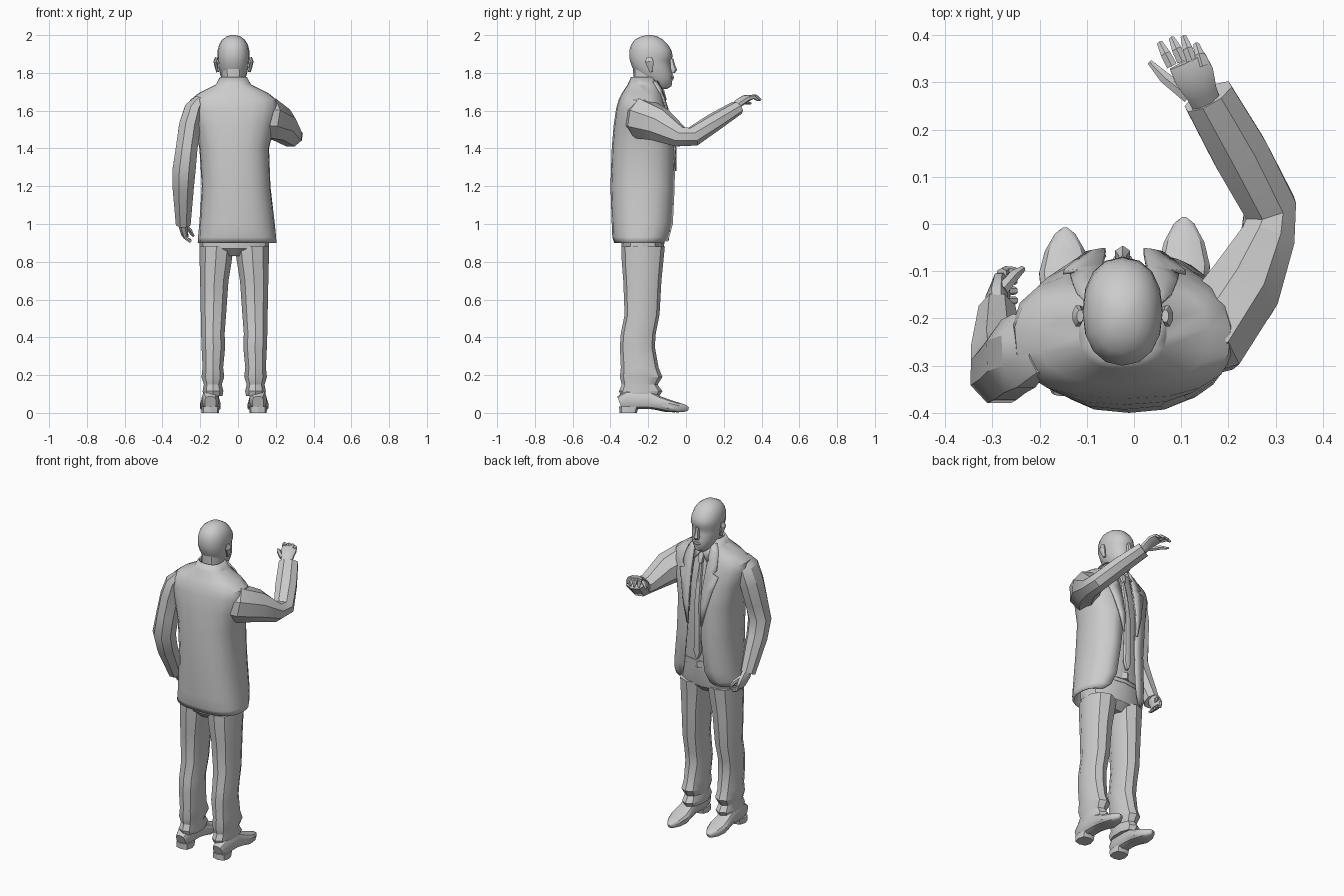
import bpy, bmesh, math
from mathutils import Vector as V

CX = -0.02  # body centre line


def spow(c, p):
    return math.copysign(abs(c) ** p, c)


def loft(name, rings, closed=True, cap=True, angle=32, thick=0):
    bm = bmesh.new()
    rows = [[bm.verts.new(p) for p in r] for r in rings]
    n = len(rows[0])
    for a, b in zip(rows, rows[1:]):
        for i in range(n if closed else n - 1):
            j = (i + 1) % n
            bm.faces.new((a[i], a[j], b[j], b[i]))
    if closed and cap:
        bm.faces.new(rows[0])
        bm.faces.new(rows[-1])
    bmesh.ops.recalc_face_normals(bm, faces=bm.faces)
    me = bpy.data.meshes.new(name)
    bm.to_mesh(me)
    bm.free()
    ob = bpy.data.objects.new(name, me)
    bpy.context.collection.objects.link(ob)
    if thick:
        m = ob.modifiers.new("thickness", 'SOLIDIFY')
        m.thickness, m.offset = thick, 0
    bpy.ops.object.select_all(action='DESELECT')
    ob.select_set(True)
    bpy.context.view_layer.objects.active = ob
    bpy.ops.object.shade_smooth_by_angle(angle=math.radians(angle))
    return ob


def limb(name, stations, ref=(0, 0, 1), n=8, p=1.0):
    """Tube through (x, y, z, half width, half depth) stations."""
    pts = [V(s[:3]) for s in stations]
    rings = []
    for i, s in enumerate(stations):
        d = (pts[min(i + 1, len(pts) - 1)] - pts[max(i - 1, 0)]).normalized()
        u = d.cross(V(ref)).normalized()
        w = u.cross(d)
        ts = [2 * math.pi * (k + .5) / n for k in range(n)]
        rings.append([pts[i] + u * s[3] * spow(math.cos(t), p) + w * s[4] * spow(math.sin(t), p) for t in ts])
    return loft(name, rings)


def stack(name, rows, n=12, p=0.9, angle=32):
    """Horizontal rings from (z, x centre, half width, y front, y back)."""
    rings = []
    for z, cx, rx, yf, yb in rows:
        ts = [2 * math.pi * k / n for k in range(n)]
        rings.append([V((cx + rx * spow(math.sin(t), p), (yf + yb) / 2 + (yf - yb) / 2 * spow(math.cos(t), p), z)) for t in ts])
    return loft(name, rings, angle=angle)


# head, neck, ears, nose
HX = -0.024
stack("head", [(z, HX, rx, yf, yb) for z, rx, yf, yb in (
    (1.715, .025, -.10, -.19), (1.73, .042, -.076, -.21), (1.765, .06, -.072, -.24),
    (1.79, .07, -.07, -.262), (1.83, .079, -.08, -.285), (1.865, .083, -.082, -.297), (1.885, .085, -.07, -.30),
    (1.92, .084, -.077, -.30), (1.95, .076, -.096, -.29), (1.975, .061, -.12, -.272),
    (1.992, .038, -.15, -.24), (2.0, .012, -.18, -.21))], n=16, angle=50)
stack("neck", [(1.66, HX, .065, -.135, -.285), (1.74, HX, .06, -.145, -.277), (1.82, HX, .062, -.14, -.28)])
stack("nose", [(1.80, HX, .014, -.06, -.09), (1.815, HX, .018, -.046, -.09), (1.84, HX, .011, -.057, -.09),
               (1.875, HX, .008, -.067, -.09)], n=6)
stack("lips", [(1.765, HX, .012, -.068, -.09), (1.775, HX, .024, -.064, -.095), (1.785, HX, .015, -.066, -.09)], n=8)
for s in (-1, 1):
    limb("ear", [(HX + s * .084, -.185, 1.805, .008, .008), (HX + s * .09, -.188, 1.83, .01, .016),
                 (HX + s * .095, -.195, 1.86, .012, .024), (HX + s * .09, -.195, 1.882, .008, .014)], ref=(0, 1, 0))

# jacket: open-fronted shell; rows are z, centre, half width, front, back, half opening
JACKET = [(.90, -.005, .205, -.105, -.375, .13), (.93, -.005, .202, -.085, -.385, .095),
          (1.0, -.005, .195, -.07, -.388, .07), (1.2, -.01, .177, -.062, -.395, .05),
          (1.4, -.02, .18, -.062, -.388, .042), (1.52, -.02, .207, -.08, -.378, .045),
          (1.61, -.022, .232, -.105, -.365, .05), (1.655, -.024, .225, -.12, -.352, .052),
          (1.69, -.024, .18, -.13, -.335, .053), (1.735, -.024, .09, -.14, -.305, .053),
          (1.775, -.024, .068, -.16, -.287, .05)]
P = 0.78
rings = []
for z, cx, rx, yf, yb, h in JACKET:
    t0 = math.asin((h / rx) ** (1 / P))
    ts = [t0 + (2 * math.pi - 2 * t0) * k / 18 for k in range(19)]
    rings.append([V((cx + rx * spow(math.sin(t), P), (yf + yb) / 2 + (yf - yb) / 2 * spow(math.cos(t), P), z)) for t in ts])
loft("jacket", rings, closed=False, thick=.01)


def front_y(dx, z):
    """Front of the jacket at a given offset from the centre line."""
    for a, b in zip(JACKET, JACKET[1:]):
        if z <= b[0]:
            f = (z - a[0]) / (b[0] - a[0])
            rx, yf, yb = (a[i] + (b[i] - a[i]) * f for i in (2, 3, 4))
            c = math.cos(math.asin(min(1, (min(dx, rx) / rx) ** (1 / P))))
            return (yf + yb) / 2 + (yf - yb) / 2 * c ** P


# lapels, notched at the collar, and shirt collar points
LAPEL = [(1.28, .042, .05), (1.4, .04, .08), (1.5, .042, .105), (1.585, .047, .13), (1.60, .047, .095),
         (1.62, .048, .115), (1.67, .05, .11), (1.715, .052, .10), (1.755, .05, .072)]
for s in (-1, 1):
    loft("lapel", [[V((CX + s * d, front_y(d, z) + .009, z)) for d in (a, (a + b) / 2, b)] for z, a, b in LAPEL],
         closed=False, thick=.008)
    loft("shirt_collar", [[V((HX + s * .008, -.118, 1.705)), V((HX + s * .045, -.105, 1.655))],
                          [V((HX + s * .05, -.15, 1.75)), V((HX + s * .066, -.14, 1.70))],
                          [V((HX + s * .06, -.22, 1.77)), V((HX + s * .07, -.22, 1.73))]], closed=False, thick=.007)

# shirt, tie, belt buckle
stack("shirt", [(.98, CX, .165, -.10, -.35), (1.2, CX, .16, -.083, -.37), (1.4, CX, .16, -.083, -.365),
                (1.55, CX, .17, -.105, -.355), (1.66, CX, .15, -.128, -.33), (1.72, HX, .066, -.14, -.29)], p=.78)
stack("tie", [(z, CX, w, y, y - .03) for z, w, y in (
    (1.06, .006, -.072), (1.10, .026, -.07), (1.4, .02, -.07), (1.55, .016, -.09), (1.635, .011, -.11),
    (1.64, .013, -.104), (1.685, .02, -.113), (1.70, .014, -.125))], n=8)
stack("belt", [(1.0, CX, .168, -.095, -.352), (1.04, CX, .168, -.092, -.355)], p=.78)
stack("belt_buckle", [(1.0, CX, .025, -.082, -.11), (1.04, CX, .025, -.08, -.11)], n=4)

# trousers: seat and two creased legs, with shoes
stack("trouser_seat", [(.83, CX, .10, -.16, -.30), (.87, CX, .183, -.12, -.34), (.93, CX, .187, -.108, -.345),
                       (1.01, CX, .17, -.10, -.35)], p=.8)
LEG = [(.09, .06, .165, -.14, -.345), (.115, .055, .17, -.125, -.355), (.15, .064, .163, -.15, -.34),
       (.19, .05, .176, -.125, -.35), (.24, .056, .17, -.145, -.345), (.35, .045, .176, -.165, -.35),
       (.42, .048, .178, -.16, -.345), (.52, .04, .18, -.14, -.325), (.7, .027, .184, -.13, -.332),
       (.8, .01, .187, -.12, -.34), (.88, .0, .188, -.112, -.342)]
SHOE = [(-.352, .03, .02, .09), (-.31, .045, .02, .12), (-.2, .045, .02, .12), (-.15, .05, .016, .092),
        (-.09, .056, .004, .07), (-.04, .044, .002, .055), (0, .022, .006, .042), (.013, .006, .012, .03)]
for s, side, dy in ((-1, "left", -.022), (1, "right", 0)):
    stack(side + "_trouser_leg", [(z, CX + s * (a + b) / 2, (b - a) / 2, yf + dy * .4 * (1 - z), yb)
                                  for z, a, b, yf, yb in LEG], n=10)
    limb(side + "_shoe", [(CX + s * .126, y + dy * (y + .352) / .36, (z0 + z1) / 2, w, (z1 - z0) / 2)
                          for y, w, z0, z1 in SHOE], n=12, p=.7)
    stack(side + "_shoe_heel", [(0, CX + s * .126, .046, -.26, -.352), (.035, CX + s * .126, .047, -.25, -.354)], n=8, p=.7)

# lowered arm and hand
limb("lowered_sleeve", [(-.20, -.26, 1.66, .03, .06), (-.232, -.268, 1.61, .055, .085), (-.255, -.28, 1.52, .062, .085),
                        (-.272, -.30, 1.4, .062, .078), (-.285, -.315, 1.29, .066, .07), (-.29, -.28, 1.19, .06, .065),
                        (-.29, -.19, 1.0, .042, .05)], ref=(0, 1, 0))
limb("lowered_palm", [(-.29, -.20, 1.03, .024, .03), (-.29, -.165, .99, .026, .04), (-.283, -.14, .95, .02, .042),
                      (-.275, -.135, .93, .014, .036)], ref=(0, 1, 0))
for i in range(4):
    y = -.168 + i * .021
    limb("lowered_finger", [(-.28, y, .95, .012, .012), (-.272, y + .005, .922, .011, .011),
                            (-.25, y + .006, .905 + i * .003, .008, .008)], ref=(0, 1, 0), n=6)
limb("lowered_thumb", [(-.28, -.14, .99, .015, .015), (-.255, -.11, .965, .013, .013), (-.236, -.095, .935, .007, .007)],
     ref=(0, 1, 0), n=6)

# raised arm and hand
limb("raised_sleeve", [(.08, -.265, 1.565, .08, .10), (.16, -.235, 1.56, .095, .115), (.23, -.14, 1.525, .085, .095),
                       (.283, -.03, 1.462, .062, .058), (.288, .035, 1.462, .06, .054), (.225, .15, 1.54, .064, .048),
                       (.157, .27, 1.615, .058, .038)])
limb("raised_palm", [(.16, .24, 1.605, .032, .022), (.142, .28, 1.64, .036, .022), (.127, .315, 1.664, .046, .02),
                     (.113, .345, 1.672, .044, .013)])
for bx, by, tx, ty in ((.08, .335, .055, .383), (.102, .345, .08, .393), (.123, .345, .105, .396), (.145, .335, .132, .38)):
    limb("raised_finger", [(bx, by, 1.672, .013, .012), ((bx + tx) / 2, (by + ty) / 2, 1.674, .012, .011),
                           (tx, ty, 1.656, .007, .007)], n=6)
limb("raised_thumb", [(.115, .27, 1.635, .016, .014), (.065, .31, 1.645, .014, .012), (.033, .343, 1.638, .006, .006)], n=6)
